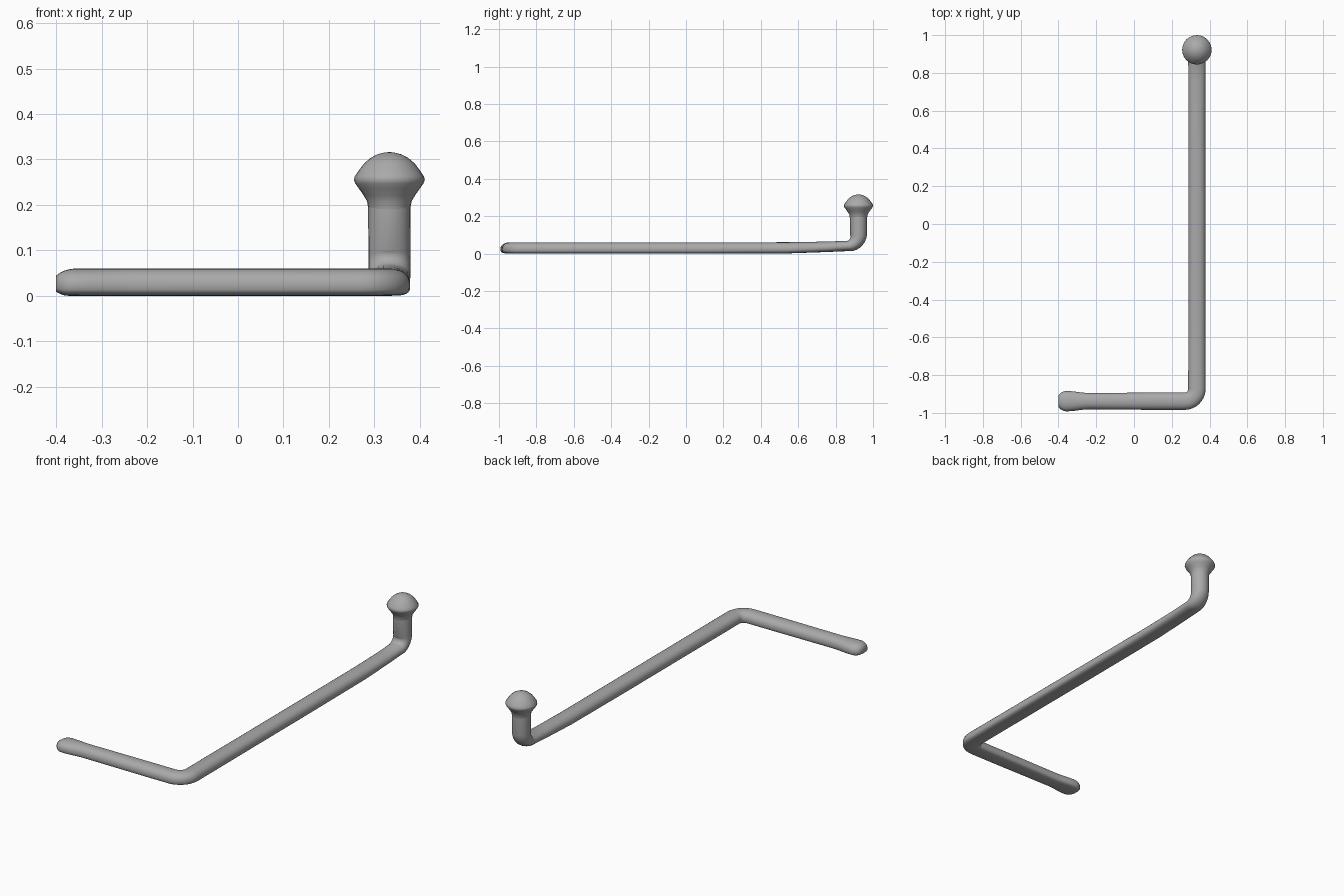
import bpy, bmesh
from math import sin, cos, pi, sqrt
from mathutils import Vector

SIDES = 24
cube = bpy.data.objects.get("Cube")
if cube:
    bpy.data.objects.remove(cube)

grey = bpy.data.materials.new("plain_grey")
grey.use_nodes = True
grey.diffuse_color = (0.4, 0.4, 0.4, 1)
grey.node_tree.nodes["Principled BSDF"].inputs["Base Color"].default_value = grey.diffuse_color


def skin(name, rings):
    """Join rings of points into a closed tube with smooth shading."""
    bm = bmesh.new()
    loops = [[bm.verts.new(p) for p in ring] for ring in rings]
    for a, b in zip(loops, loops[1:]):
        for i in range(SIDES):
            j = (i + 1) % SIDES
            bm.faces.new((a[i], a[j], b[j], b[i]))
    bm.faces.new(loops[0])
    bm.faces.new(loops[-1])
    bmesh.ops.recalc_face_normals(bm, faces=bm.faces)
    mesh = bpy.data.meshes.new(name)
    bm.to_mesh(mesh)
    bm.free()
    mesh.materials.append(grey)
    obj = bpy.data.objects.new(name, mesh)
    bpy.context.collection.objects.link(obj)
    bpy.ops.object.select_all(action='DESELECT')
    obj.select_set(True)
    bpy.context.view_layer.objects.active = obj
    bpy.ops.object.shade_smooth_by_angle(angle=pi / 3)


def section(pos, heading, pitch, wide, up, down, flat):
    """Cross-section: rounded above, flattened below by the amount flat."""
    side = Vector((-sin(heading), cos(heading), 0))
    rise = Vector((-cos(heading) * sin(pitch), -sin(heading) * sin(pitch), cos(pitch)))
    ring = []
    for i in range(SIDES):
        c, s = cos(2 * pi * i / SIDES), sin(2 * pi * i / SIDES)
        power = 1 - 0.4 * flat if s < 0 else 1 - 0.1 * flat
        u = wide * abs(c) ** power * (1 if c > 0 else -1)
        v = up * s ** power if s > 0 else -down * abs(s) ** power
        ring.append(Vector(pos) + side * u + rise * v)
    return ring


BAR_X, FOOT_Y, MID_Z = 0.333, -0.938, 0.024
UP, DOWN = 0.036, 0.024
rings = []

# Rounded tip of the short arm
for k in range(1, 7):
    t = k / 6
    r = sqrt(1 - (1 - t) ** 2)
    rings.append(section((-0.41 + 0.055 * t, FOOT_Y, MID_Z), 0, 0,
                         0.054 * r, UP * r, DOWN * min(1, r * 1.1), 1))

# Short arm, narrowing behind the tip
for x, w in ((-0.32, 0.052), (-0.28, 0.046), (-0.24, 0.043), (-0.1, 0.044), (0.1, 0.046)):
    rings.append(section((x, FOOT_Y, MID_Z), 0, 0, w, UP, DOWN, 1))

# Flat corner into the long arm
R = 0.065
for k in range(9):
    a = pi / 2 * k / 8
    pos = (BAR_X - R + R * sin(a), FOOT_Y + R - R * cos(a), MID_Z)
    rings.append(section(pos, a, 0, 0.046, UP, DOWN, 1))

# Long arm, lifting slightly and rounding towards the back
for y, z, flat in ((-0.4, 0, 1), (0.1, 0, 1), (0.55, 0.001, 0.8), (0.75, 0.008, 0.5)):
    rings.append(section((BAR_X, y, MID_Z + z), pi / 2, 0, 0.045, UP - z / 2, DOWN, flat))

# Upward bend and post
R, POST_Y = 0.06, 0.922
for k in range(9):
    t = k / 8
    a = pi / 2 * t
    pos = (BAR_X, POST_Y - R + R * sin(a), 0.1 - R * cos(a))
    rings.append(section(pos, pi / 2, a, 0.046, 0.028 + 0.018 * t, 0.027 + 0.019 * t, 0.3 * (1 - t)))
rings.append(section((BAR_X, POST_Y, 0.21), pi / 2, pi / 2, 0.047, 0.046, 0.046, 0))
skin("bent_bar", rings)

# Knob: flared collar below a shallow dome
profile = [(0.046, 0.19), (0.049, 0.208), (0.056, 0.22), (0.067, 0.236), (0.075, 0.247),
           (0.078, 0.255), (0.076, 0.263), (0.068, 0.275), (0.056, 0.291), (0.042, 0.303),
           (0.027, 0.311), (0.012, 0.315), (0.003, 0.316)]
skin("knob", [[Vector((BAR_X + r * cos(2 * pi * i / SIDES), POST_Y + r * sin(2 * pi * i / SIDES), z))
               for i in range(SIDES)] for r, z in profile])
